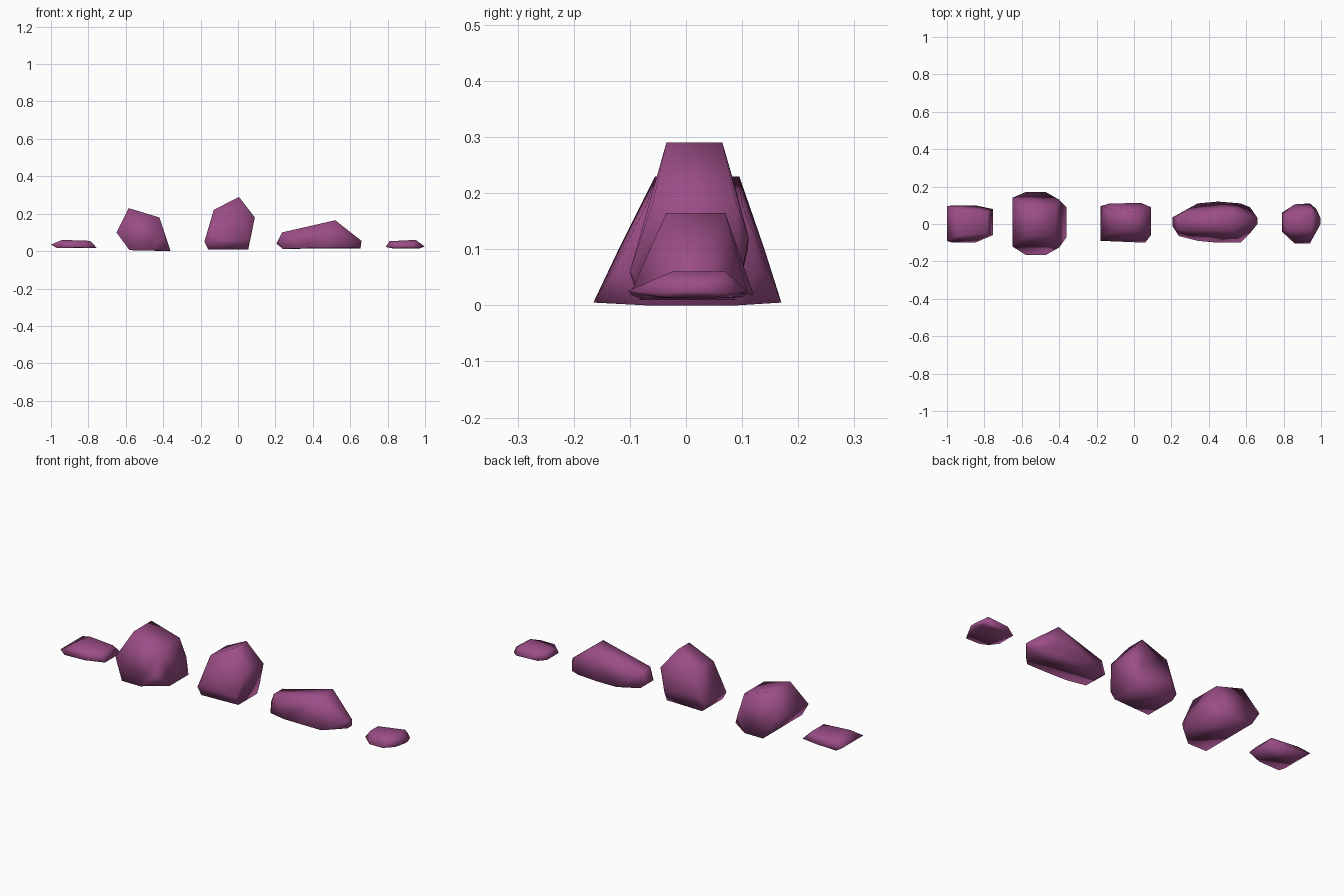
import bpy, bmesh, math

mat = bpy.data.materials.new("plum stone")
mat.diffuse_color = (0.33, 0.075, 0.24, 1)


def rock(name, rings):
    """Chipped stone: convex hull around (x, z, y_front, y_back) ribs."""
    bm = bmesh.new()
    for x, z, y0, y1 in rings:
        bm.verts.new((x, y0, z))
        bm.verts.new((x, y1, z))
    res = bmesh.ops.convex_hull(bm, input=bm.verts[:])
    loose = [v for v in bm.verts if not v.link_faces]
    bmesh.ops.delete(bm, geom=loose, context='VERTS')
    bmesh.ops.dissolve_limit(bm, angle_limit=math.radians(3),
                             verts=bm.verts[:], edges=bm.edges[:])
    bmesh.ops.recalc_face_normals(bm, faces=bm.faces[:])
    for f in bm.faces:
        f.smooth = True
    me = bpy.data.meshes.new(name)
    bm.to_mesh(me)
    bm.free()
    me.materials.append(mat)
    ob = bpy.data.objects.new(name, me)
    bpy.context.collection.objects.link(ob)


# thin slab on the far left
rock("left_slab", [
    (-1.0, 0.035, -0.09, 0.095), (-0.97, 0.017, -0.10, 0.10),
    (-0.94, 0.06, -0.06, 0.07), (-0.79, 0.055, -0.05, 0.06),
    (-0.85, 0.02, -0.10, 0.10), (-0.755, 0.017, -0.06, 0.08)])

# wide boulder
rock("wide_boulder", [
    (-0.65, 0.10, -0.12, 0.14), (-0.585, 0.23, -0.055, 0.095),
    (-0.42, 0.18, -0.07, 0.10), (-0.58, 0.005, -0.165, 0.17),
    (-0.47, 0.005, -0.165, 0.17), (-0.40, 0.07, -0.125, 0.13),
    (-0.36, 0.0, -0.07, 0.09)])

# tall pointed boulder
rock("tall_boulder", [
    (0.005, 0.29, -0.035, 0.065), (-0.13, 0.22, -0.05, 0.085),
    (0.09, 0.18, -0.06, 0.09), (0.04, 0.12, -0.08, 0.112),
    (-0.13, 0.10, -0.085, 0.11), (-0.18, 0.05, -0.09, 0.095),
    (0.06, 0.06, -0.10, 0.10), (-0.16, 0.01, -0.085, 0.09),
    (0.055, 0.01, -0.075, 0.085)])

# long sloping boulder
rock("long_boulder", [
    (0.52, 0.165, -0.035, 0.07), (0.235, 0.10, -0.03, 0.045),
    (0.205, 0.04, -0.01, 0.035), (0.24, 0.012, -0.065, 0.05),
    (0.34, 0.015, -0.09, 0.11), (0.45, 0.02, -0.10, 0.12),
    (0.57, 0.02, -0.10, 0.11), (0.62, 0.02, -0.05, 0.09),
    (0.66, 0.055, 0.0, 0.03), (0.655, 0.015, 0.0, 0.04)])

# small flat pebble on the far right
rock("right_pebble", [
    (0.79, 0.022, -0.04, 0.06), (0.81, 0.053, -0.02, 0.04),
    (0.95, 0.06, -0.025, 0.07), (0.86, 0.025, -0.105, 0.105),
    (0.94, 0.025, -0.105, 0.11), (0.975, 0.02, -0.04, 0.08),
    (0.998, 0.025, 0.0, 0.03), (0.83, 0.014, -0.07, 0.08),
    (0.97, 0.014, -0.04, 0.05)])
